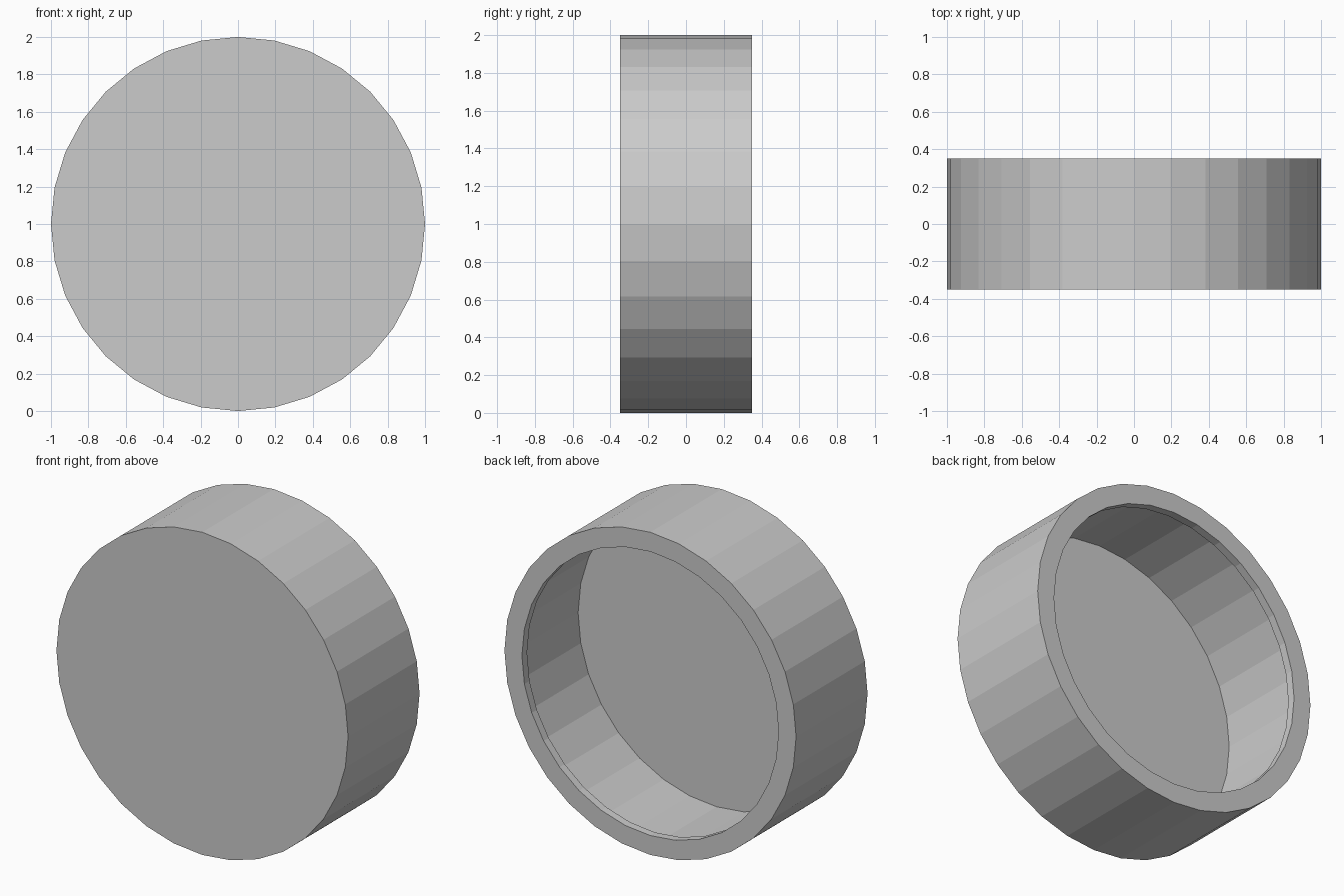
import bpy, bmesh
from math import sin, cos, tau

if "Cube" in bpy.data.objects:
    bpy.data.objects.remove(bpy.data.objects["Cube"])

SIDES = 32
# (radius, y) profile: closed front, thin wall, inward lip at the back
PROFILE = [(1.0, -0.35), (1.0, 0.35), (0.88, 0.35),
           (0.88, 0.30), (0.95, 0.30), (0.95, -0.30)]

bm = bmesh.new()
rings = [[bm.verts.new((r * sin(tau * i / SIDES), y, 1 + r * cos(tau * i / SIDES)))
          for i in range(SIDES)] for r, y in PROFILE]

# wall, rim and lip surfaces
for a, b in zip(rings, rings[1:]):
    for i in range(SIDES):
        j = (i + 1) % SIDES
        bm.faces.new((a[i], a[j], b[j], b[i]))

# front disc and inner floor
bm.faces.new(rings[0])
bm.faces.new(rings[-1])
bmesh.ops.recalc_face_normals(bm, faces=bm.faces)

mesh = bpy.data.meshes.new("round_lipped_cup")
bm.to_mesh(mesh)
bm.free()
cup = bpy.data.objects.new("round_lipped_cup", mesh)
bpy.context.collection.objects.link(cup)
